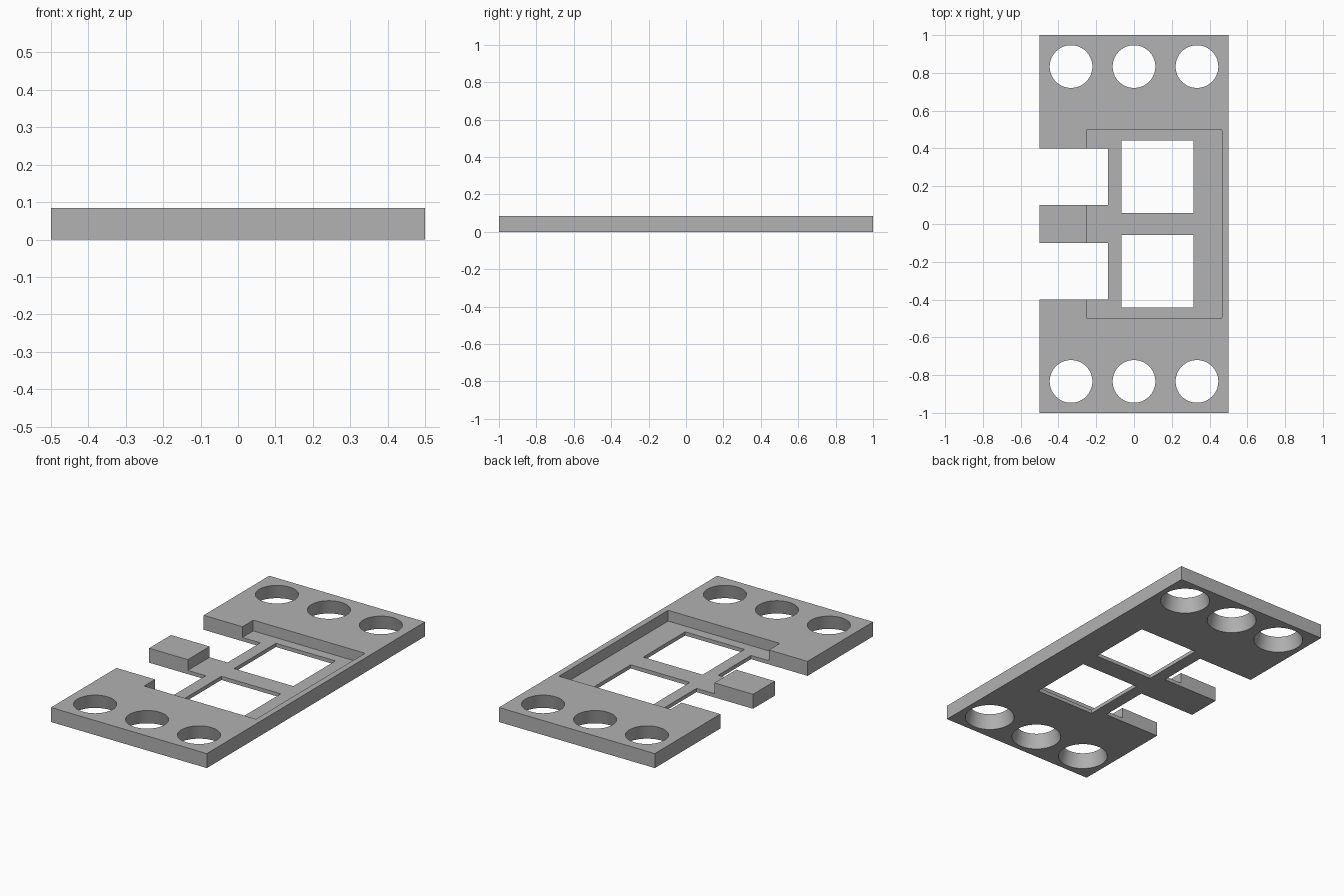
import bpy
import bmesh
from mathutils import Matrix, Vector

if "Cube" in bpy.data.objects:
    bpy.data.objects.remove(bpy.data.objects["Cube"], do_unlink=True)

HEIGHT = 0.084
FLOOR = 0.0215
OVER = 0.05  # how far cutters reach past the plate

grey = bpy.data.materials.new("plain grey")
grey.use_nodes = True
grey.diffuse_color = (0.445, 0.445, 0.445, 1)
grey.node_tree.nodes["Principled BSDF"].inputs["Base Color"].default_value = grey.diffuse_color


def finish(name, bm):
    mesh = bpy.data.meshes.new(name)
    bm.to_mesh(mesh)
    bm.free()
    mesh.materials.append(grey)
    obj = bpy.data.objects.new(name, mesh)
    bpy.context.collection.objects.link(obj)
    return obj


def box(name, x0, x1, y0, y1, z0, z1, corner=0):
    bm = bmesh.new()
    size = Vector((x1 - x0, y1 - y0, z1 - z0))
    middle = Vector((x0 + x1, y0 + y1, z0 + z1)) / 2
    bmesh.ops.create_cube(bm, size=1, matrix=Matrix.Translation(middle) @ Matrix.Diagonal(size.to_4d()))
    if corner:
        upright = [e for e in bm.edges if abs(e.verts[0].co.z - e.verts[1].co.z) > 0.01]
        bmesh.ops.bevel(bm, geom=upright, offset=corner, segments=3, profile=0.5, affect='EDGES')
    return finish(name, bm)


def tapered_hole(x, y, bottom, top):
    # The cone is extended past both faces along the same slope
    slope = (top - bottom) / HEIGHT
    bm = bmesh.new()
    bmesh.ops.create_cone(bm, cap_ends=True, segments=64,
                          radius1=bottom - slope * OVER, radius2=top + slope * OVER,
                          depth=HEIGHT + 2 * OVER,
                          matrix=Matrix.Translation((x, y, HEIGHT / 2)))
    return finish("hole_cutter", bm)


def cut(target, cutter):
    cutter.hide_render = True
    mod = target.modifiers.new("cut", 'BOOLEAN')
    mod.operation = 'DIFFERENCE'
    mod.solver = 'EXACT'
    mod.object = cutter
    bpy.context.view_layer.objects.active = target
    bpy.ops.object.modifier_apply(modifier=mod.name)
    bpy.data.objects.remove(cutter, do_unlink=True)


# Base plate
plate = box("mounting_plate", -0.5, 0.5, -1, 1, 0, HEIGHT)

# Shallow pocket with slightly eased corners
cut(plate, box("pocket_cutter", -0.252, 0.465, -0.5, 0.5, FLOOR, HEIGHT + OVER, corner=0.006))

# Side notches and windows through the pocket floor, in mirrored pairs
for side in (-1, 1):
    low, high = sorted((side * 0.1, side * 0.4))
    cut(plate, box("notch_cutter", -0.6, -0.137, low, high, -OVER, HEIGHT + OVER))
    low, high = sorted((side * 0.058, side * 0.442))
    cut(plate, box("window_cutter", -0.066, 0.315, low, high, -OVER, HEIGHT + OVER))

    # Row of holes, wider at the underside
    for column in (-1, 0, 1):
        cut(plate, tapered_hole(column / 3, side * 5 / 6, 0.134, 0.113))

bpy.ops.object.select_all(action='DESELECT')
plate.select_set(True)
bpy.context.view_layer.objects.active = plate
bpy.ops.object.shade_smooth_by_angle()
